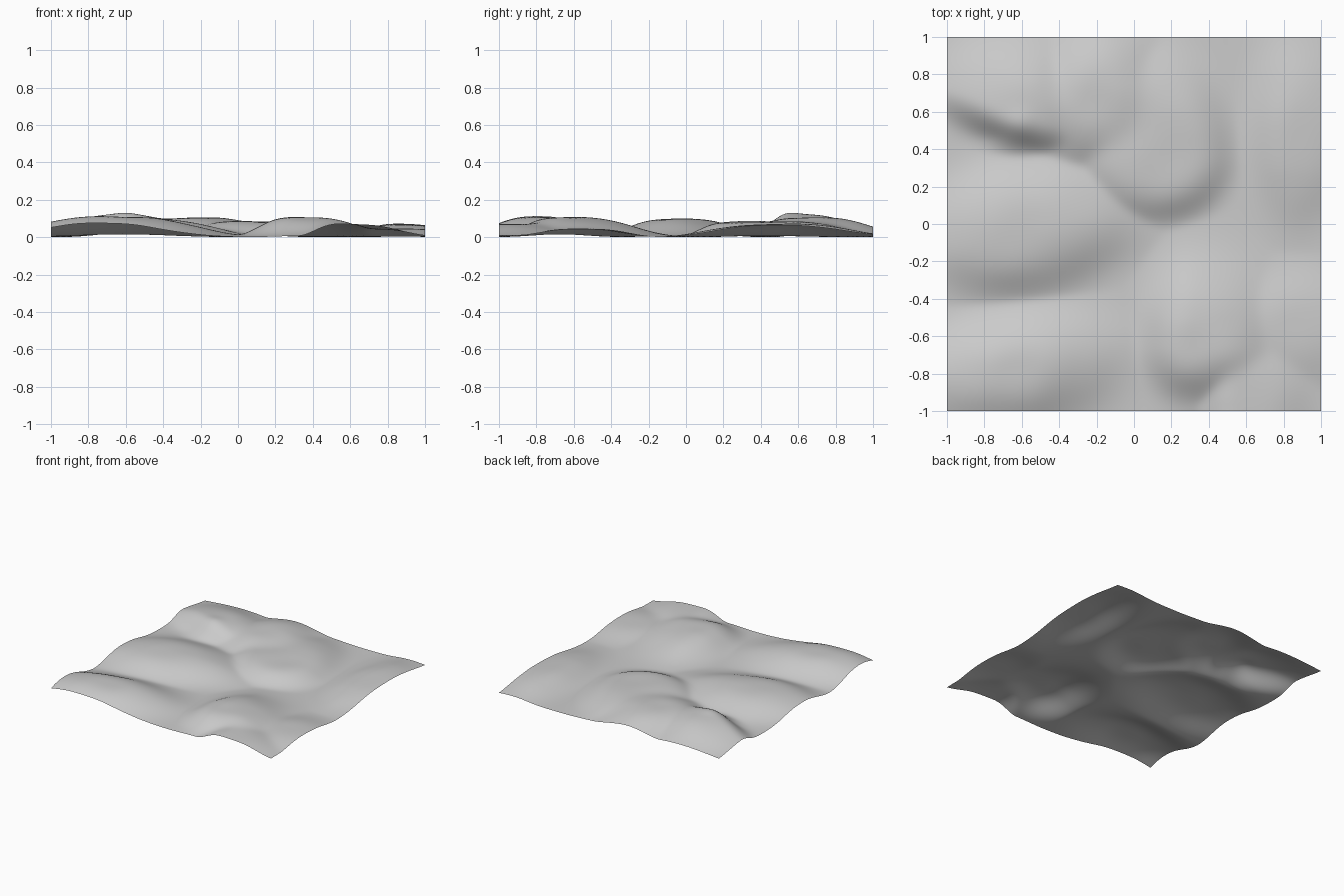
import bpy, bmesh, math
from mathutils import Vector, noise

if "Cube" in bpy.data.objects:
    bpy.data.objects.remove(bpy.data.objects["Cube"])

# Mounds: centre x, y, reach west, east, south, north, turn (deg), height, edge sharpness
MOUNDS = [
    (-0.62, 0.59, 0.42, 0.32, 0.15, 0.36, -19, 0.122, 3),    # north-west ridge
    (-0.60, 0.55, 0.16, 0.16, 0.14, 0.14, 0, 0.108, 2),      # ridge peak
    (-0.22, 0.64, 0.30, 0.32, 0.30, 0.42, -15, 0.108, 3),    # north shoulder
    (0.12, 0.36, 0.38, 0.36, 0.31, 0.55, 0, 0.084, 5),       # north mound
    (-0.62, -0.05, 0.46, 0.57, 0.29, 0.35, 10, 0.097, 3.5),  # west lobe
    (-0.68, -0.78, 0.48, 0.54, 0.30, 0.27, 10, 0.110, 3),    # south-west lobe
    (0.32, -0.66, 0.24, 0.38, 0.24, 0.44, 0, 0.110, 3),      # south-east mound
    (0.57, -0.92, 0.18, 0.34, 0.40, 0.30, 0, 0.073, 3),      # south-east edge
    (0.85, -0.55, 0.28, 0.35, 0.30, 0.28, 0, 0.046, 3),      # east spur
    (0.87, 0.48, 0.22, 0.28, 0.42, 0.48, 0, 0.072, 3),       # north-east hill
]


def mound_height(x, y, m):
    cx, cy, west, east, south, north, turn, h, sharp = m
    a = math.radians(turn)
    dx, dy = x - cx, y - cy
    u = dx * math.cos(a) + dy * math.sin(a)
    v = -dx * math.sin(a) + dy * math.cos(a)
    u /= east if u > 0 else west
    v /= north if v > 0 else south
    return h * math.exp(-math.hypot(u, v) ** sharp)


def height(x, y):
    # Smooth blend of all mounds, plus soft small ripples on the high ground
    h = sum(mound_height(x, y, m) ** 5 for m in MOUNDS) ** (1 / 5)
    ripple = noise.noise(Vector((x * 4, y * 4, 2.3)))
    return h * (1 + 0.08 * ripple)


# Terrain sheet
bm = bmesh.new()
bmesh.ops.create_grid(bm, x_segments=120, y_segments=120, size=1)
for v in bm.verts:
    v.co.z = height(v.co.x, v.co.y)
low = min(v.co.z for v in bm.verts)
for v in bm.verts:
    v.co.z -= low
# Soften the creases where mounds meet
for _ in range(4):
    bmesh.ops.smooth_vert(bm, verts=[v for v in bm.verts if not v.is_boundary], factor=0.5,
                          use_axis_z=True)
for f in bm.faces:
    f.smooth = True
mesh = bpy.data.meshes.new("terrain")
bm.to_mesh(mesh)
bm.free()
terrain = bpy.data.objects.new("terrain", mesh)
bpy.context.collection.objects.link(terrain)
